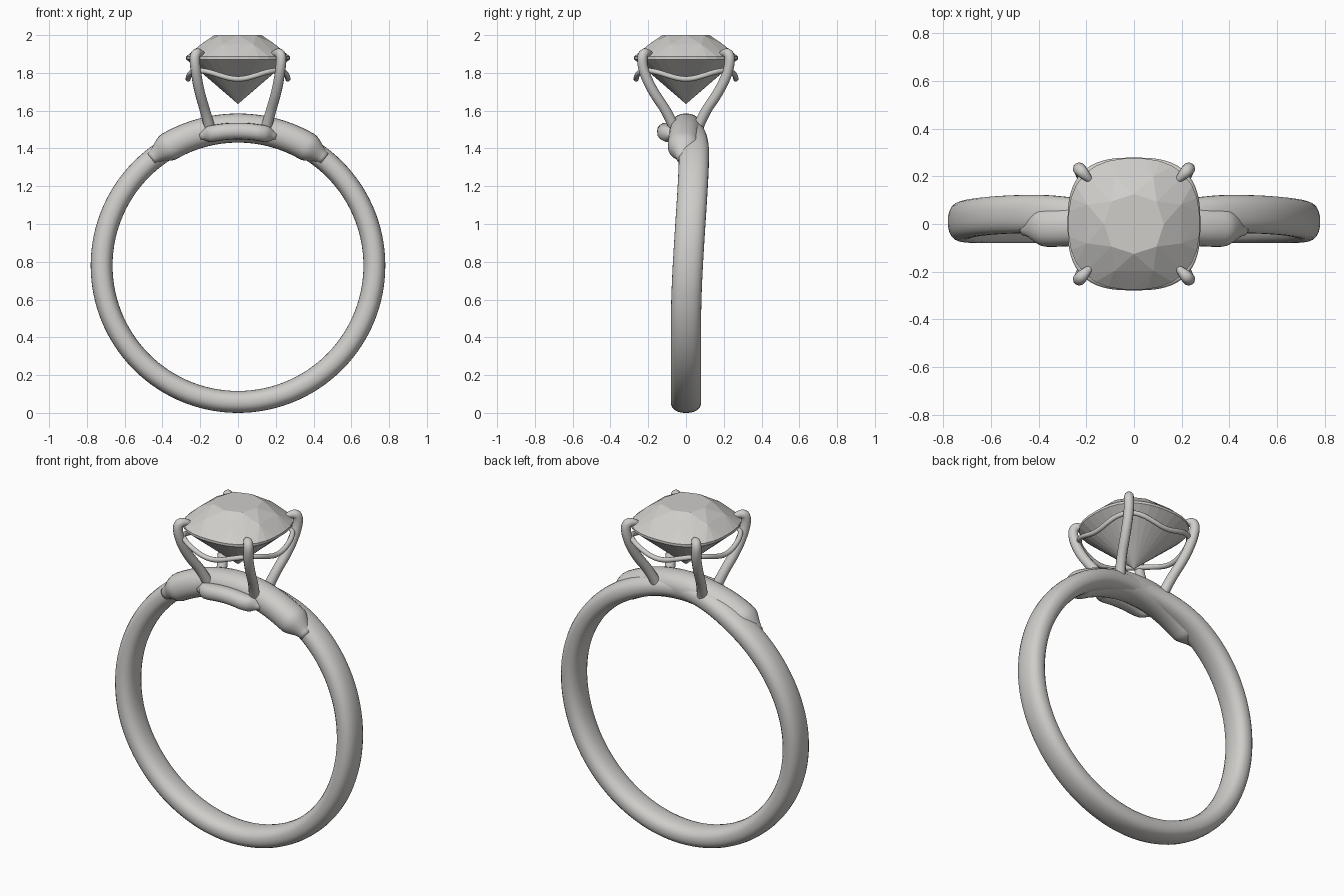
import bpy, bmesh
from math import sin, cos, pi, radians
from mathutils import Vector

cube = bpy.data.objects.get("Cube")
if cube:
    bpy.data.objects.remove(cube)

metal = bpy.data.materials.new("warm light grey")
metal.use_nodes = True
GREY = (0.62, 0.61, 0.59, 1)
metal.diffuse_color = GREY
metal.node_tree.nodes["Principled BSDF"].inputs["Base Color"].default_value = GREY

CENTRE_Z = 0.78


def add_mesh(name, bm, smooth):
    bmesh.ops.recalc_face_normals(bm, faces=bm.faces)
    for f in bm.faces:
        f.smooth = smooth
    mesh = bpy.data.meshes.new(name)
    bm.to_mesh(mesh)
    bm.free()
    mesh.materials.append(metal)
    obj = bpy.data.objects.new(name, mesh)
    bpy.context.collection.objects.link(obj)
    return obj


def squircle(t, n):
    """Point on a rounded square of half width 1."""
    c, s = cos(t), sin(t)
    k = (abs(c) ** n + abs(s) ** n) ** (-1 / n)
    return c * k, s * k


def step(a, b, v):
    t = min(max((v - a) / (b - a), 0), 1)
    return t * t * (3 - 2 * t)


def arc_sweep(name, start, end, count, section, power, closed=False, sides=24):
    """Sweep round the finger axis; section(angle) gives radius, y, half depth, half width."""
    bm = bmesh.new()
    rings = []
    for i in range(count):
        deg = start + (end - start) * i / (count if closed else count - 1)
        r, y, depth, width = section(deg)
        a = radians(deg)
        ring = []
        for j in range(sides):
            u, v = squircle(2 * pi * j / sides, power)
            rad = r + u * depth
            ring.append(bm.verts.new((rad * sin(a), y + v * width, CENTRE_Z + rad * cos(a))))
        rings.append(ring)
    for i in range(count if closed else count - 1):
        p, q = rings[i], rings[(i + 1) % count]
        for j in range(sides):
            k = (j + 1) % sides
            bm.faces.new((p[j], p[k], q[k], q[j]))
    if not closed:
        bm.faces.new(rings[0])
        bm.faces.new(rings[-1])
    return add_mesh(name, bm, True)


def wire(name, points, radius, closed=False, radii=None):
    curve = bpy.data.curves.new(name, "CURVE")
    curve.dimensions = "3D"
    curve.bevel_depth = radius
    curve.bevel_resolution = 4
    curve.use_fill_caps = True
    curve.resolution_u = 8
    spline = curve.splines.new("NURBS")
    spline.points.add(len(points) - 1)
    for i, p in enumerate(points):
        spline.points[i].co = (*p, 1)
        spline.points[i].radius = radii[i] if radii else 1
    spline.order_u = 3
    spline.use_cyclic_u = closed
    spline.use_endpoint_u = not closed
    curve.materials.append(metal)
    obj = bpy.data.objects.new(name, curve)
    bpy.context.collection.objects.link(obj)
    bpy.ops.object.select_all(action="DESELECT")
    obj.select_set(True)
    bpy.context.view_layer.objects.active = obj
    bpy.ops.object.convert(target="MESH")
    bpy.ops.object.shade_smooth_by_angle(angle=radians(50))


# Band: drifts backwards towards the shoulders
def band_section(deg):
    a = abs(deg)
    y = 0.042 * (1 - step(35, 115, a)) * step(-5, 34, a)
    return 0.722, y, 0.058, 0.08


arc_sweep("band", -180, 180, 120, band_section, 2.4, closed=True)


# Thick bridge across the top with tapered shoulders
def bridge_section(deg):
    a = abs(deg)
    s = 1 - 0.55 * step(30, 39, a)
    return 0.728, -0.012 * step(5, 30, a), 0.077 * s, 0.084 * s


arc_sweep("top_bridge", -39, 39, 61, bridge_section, 2.2)


# Small rail along the front of the bridge
def rail_section(deg):
    s = 1 - 0.6 * step(12, 16.5, abs(deg))
    return 0.712, -0.105 + 0.03 * step(8, 16.5, abs(deg)), 0.044 * s, 0.048 * s


arc_sweep("front_rail", -16.5, 16.5, 31, rail_section, 2.2, sides=16)

# Four prongs with tips hooked over the stone
prong_path = [(0.145, 0.055, 1.49), (0.168, 0.09, 1.58), (0.205, 0.175, 1.70),
              (0.224, 0.226, 1.81), (0.232, 0.234, 1.89), (0.212, 0.212, 1.912),
              (0.178, 0.178, 1.895)]
prong_radii = [1.1, 1.0, 1.0, 1.0, 1.0, 0.95, 0.4]
for sx, side in ((1, "left"), (-1, "right")):
    for sy, end in ((-1, "front"), (1, "back")):
        wire(f"{end}_{side}_prong", [(x * sx, y * sy, z) for x, y, z in prong_path],
             0.027, radii=prong_radii)

# Wavy gallery wire joining the prongs
gallery = []
for i in range(48):
    t = 2 * pi * i / 48
    x, y = squircle(t, 2.9)
    gallery.append((0.264 * x, 0.264 * y, 1.79 - 0.023 * cos(4 * t)))
wire("gallery_wire", gallery, 0.014, closed=True)

# Faceted cushion stone: rings of facet corners joined by their hull
# each ring: half width, height, corner count, offset in steps
stone_rings = [(0.125, 2.0, 8, 0), (0.205, 1.951, 8, 0.5), (0.275, 1.886, 32, 0),
               (0.275, 1.872, 32, 0), (0.075, 1.70, 8, 0.5)]
bm = bmesh.new()
for half, z, count, shift in stone_rings:
    for i in range(count):
        x, y = squircle(2 * pi * (i + shift) / count, 2.5)
        bm.verts.new((half * x, half * y, z))
bm.verts.new((0, 0, 1.635))
bmesh.ops.convex_hull(bm, input=bm.verts)
loose = [v for v in bm.verts if not v.link_faces]
bmesh.ops.delete(bm, geom=loose, context="VERTS")
bmesh.ops.dissolve_limit(bm, angle_limit=radians(1), verts=bm.verts, edges=bm.edges)
add_mesh("stone", bm, False)
